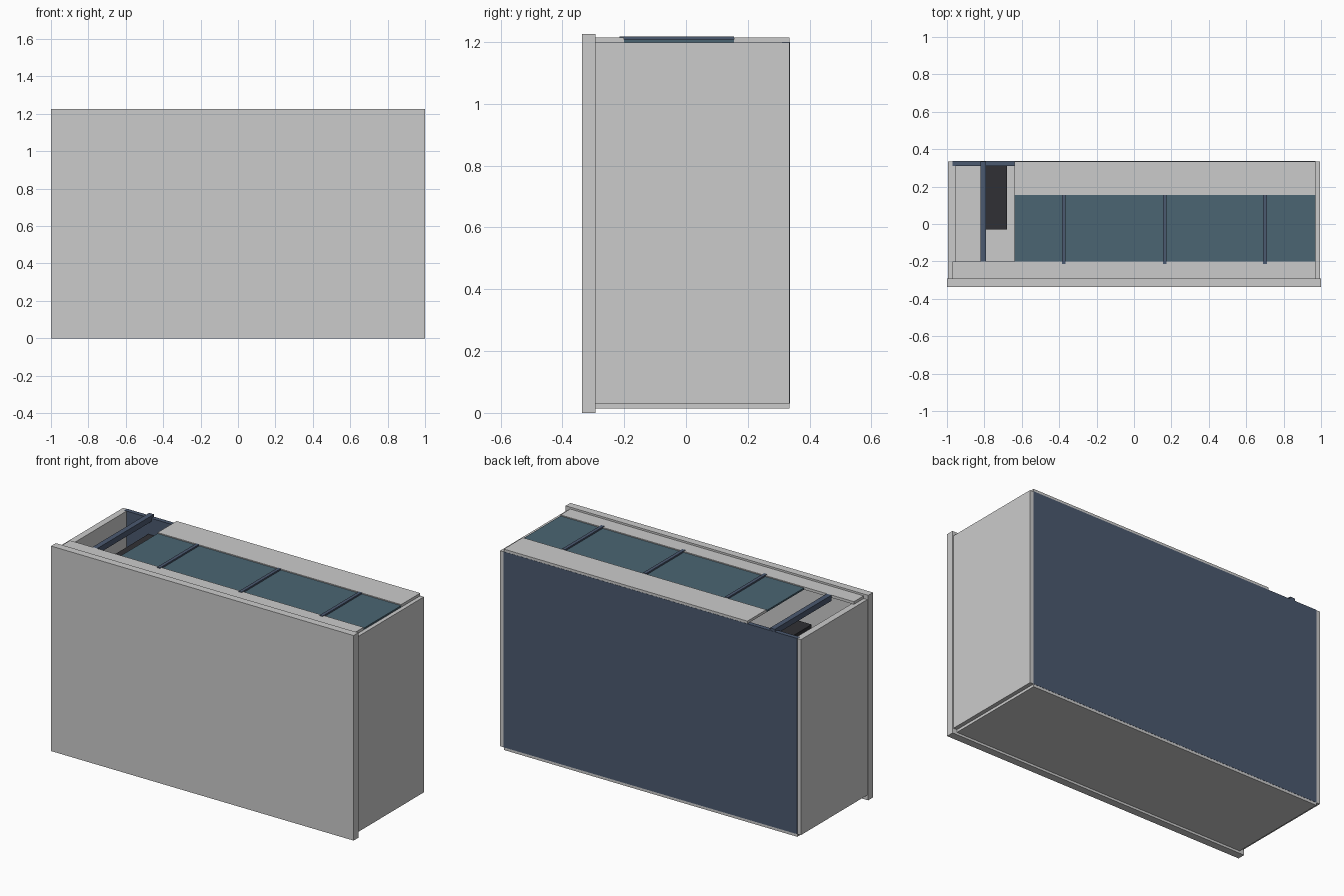
import bpy, bmesh
from mathutils import Matrix, Vector

if "Cube" in bpy.data.objects:
    bpy.data.objects.remove(bpy.data.objects["Cube"])


def material(name, rgb):
    m = bpy.data.materials.new(name)
    m.diffuse_color = (*rgb, 1)
    m.use_nodes = True
    m.node_tree.nodes["Principled BSDF"].inputs["Base Color"].default_value = m.diffuse_color
    return m


blue = material("slate_blue", (0.07, 0.10, 0.16))
teal = material("teal_glass", (0.07, 0.13, 0.17))
dark = material("charcoal", (0.03, 0.03, 0.035))


def box(name, x, y, z, mat=None):
    """Box from (min, max) ranges on each axis."""
    lo, hi = Vector((x[0], y[0], z[0])), Vector((x[1], y[1], z[1]))
    bm = bmesh.new()
    bmesh.ops.create_cube(bm, size=1, matrix=Matrix.Diagonal((*(hi - lo), 1)))
    me = bpy.data.meshes.new(name)
    bm.to_mesh(me)
    bm.free()
    ob = bpy.data.objects.new(name, me)
    ob.location = (lo + hi) / 2
    bpy.context.collection.objects.link(ob)
    if mat:
        me.materials.append(mat)
    return ob


# Carcass: front slab, sides, base and inset back
box("front_panel", (-1, 1), (-0.337, -0.292), (0, 1.225))
box("left_side", (-0.994, -0.955), (-0.292, 0.335), (0.03, 1.198))
box("right_side", (0.955, 0.994), (-0.292, 0.335), (0.03, 1.198))
box("base_panel", (-0.97, 0.97), (-0.292, 0.335), (0.014, 0.03))
box("back_panel", (-0.97, 0.97), (0.31, 0.336), (0.03, 1.199), blue)

# Top: front and rear strips with a glass panel between, left end open
box("top_front_strip", (-0.97, 0.97), (-0.292, -0.2), (1.198, 1.214))
box("top_rear_strip", (-0.64, 0.97), (0.155, 0.335), (1.198, 1.214))
box("top_glass", (-0.64, 0.97), (-0.2, 0.155), (1.198, 1.208), teal)

# Cross bars over the glass and the open bay
for i, x in enumerate((-0.375, 0.165, 0.7)):
    box(f"glass_bar_{i + 1}", (x - 0.01, x + 0.01), (-0.215, 0.155), (1.206, 1.217), blue)
box("bay_bar", (-0.822, -0.79), (-0.2, 0.335), (1.18, 1.214), blue)

# Upright units inside, against the back
box("left_inner_unit", (-0.81, -0.68), (-0.03, 0.33), (0.145, 1.1), dark)
box("right_inner_unit", (0.68, 0.81), (-0.03, 0.33), (0.145, 1.1), blue)
